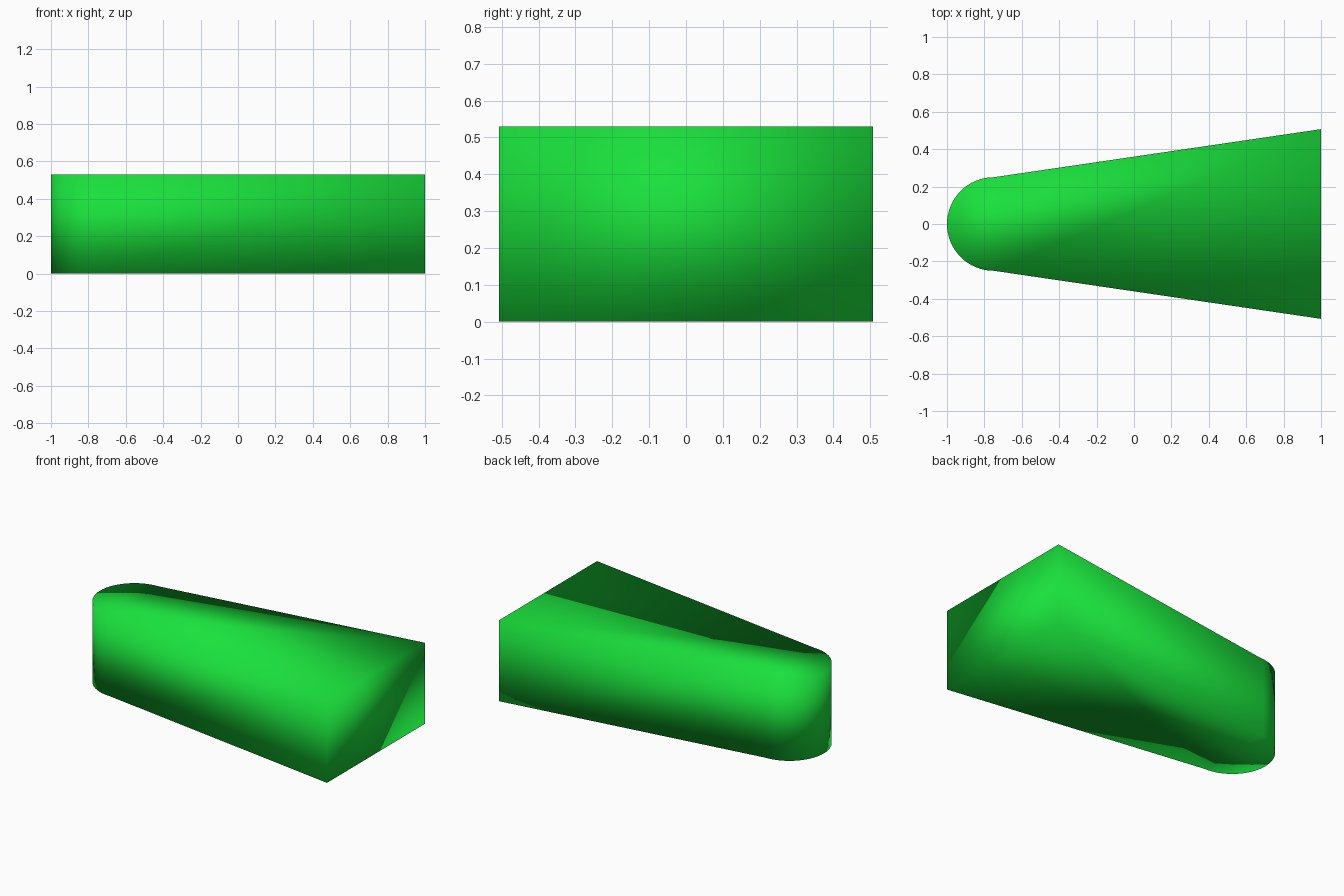
import bpy, bmesh, math

if "Cube" in bpy.data.objects:
    bpy.data.objects.remove(bpy.data.objects["Cube"])

HEIGHT = 0.53
RADIUS = 0.25      # rounded narrow end
HALF_WIDTH = 0.507 # flat wide end
SEGMENTS = 32

# Outline: wide flat end tapering to a half-round nose
outline = [(1.0, -HALF_WIDTH), (1.0, HALF_WIDTH)]
for i in range(SEGMENTS + 1):
    a = math.pi / 2 + math.pi * i / SEGMENTS
    outline.append((-0.75 + RADIUS * math.cos(a), RADIUS * math.sin(a)))

# Extrude the outline straight up into a solid block
bm = bmesh.new()
base = bm.faces.new([bm.verts.new((x, y, 0)) for x, y in outline])
top = bmesh.ops.extrude_face_region(bm, geom=[base], use_keep_orig=True)
bmesh.ops.translate(bm, vec=(0, 0, HEIGHT),
                    verts=[g for g in top["geom"] if isinstance(g, bmesh.types.BMVert)])
bmesh.ops.recalc_face_normals(bm, faces=bm.faces[:])

# Every face is smooth shaded, edges included
for f in bm.faces:
    f.smooth = True
mesh = bpy.data.meshes.new("tapered_block")
bm.to_mesh(mesh)
bm.free()

block = bpy.data.objects.new("tapered_block", mesh)
bpy.context.collection.objects.link(block)

# Green material
green = bpy.data.materials.new("green")
green.diffuse_color = (0.01, 0.75, 0.045, 1)
green.use_nodes = True
green.node_tree.nodes["Principled BSDF"].inputs["Base Color"].default_value = green.diffuse_color
mesh.materials.append(green)
